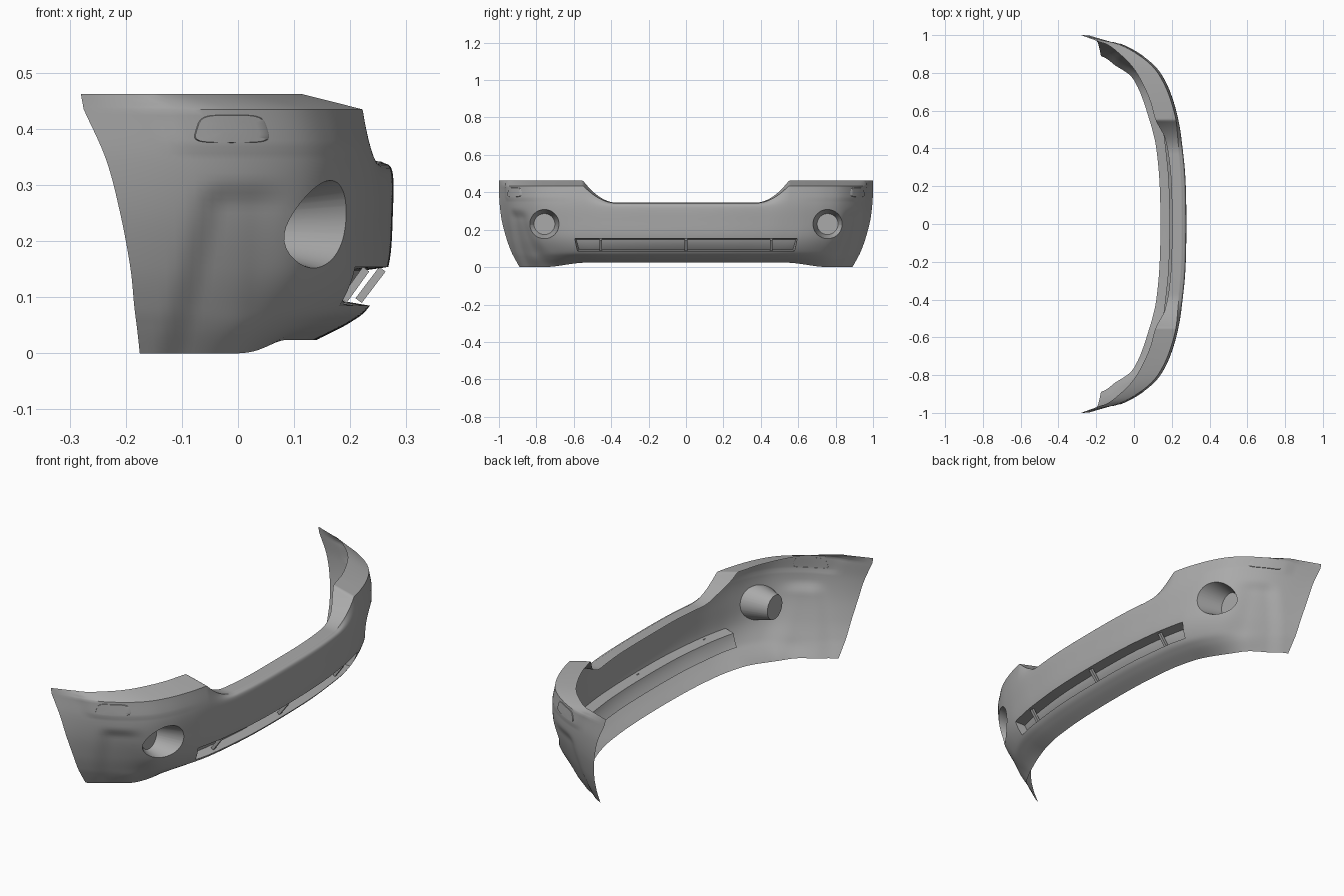
import bpy
import bmesh
from math import hypot, cos, sin, pi
from mathutils import Vector, Matrix
from mathutils.bvhtree import BVHTree

default_cube = bpy.data.objects.get("Cube")
if default_cube:
    bpy.data.objects.remove(default_cube)

paint = bpy.data.materials.new("primer grey")
paint.use_nodes = True
grey = (0.4, 0.4, 0.4, 1)
paint.diffuse_color = grey
paint.node_tree.nodes["Principled BSDF"].inputs["Base Color"].default_value = grey

# Depth of each lengthwise rail at stations from the centre to the wheel arch
STATIONS = [0, .25, .45, .55, .65, .75, .83, .9, .95, 1]
TOP_EDGE = [.2, .195, .165, .115, .085, .04, -.01, -.08, -.15, -.28]
SHOULDER = [.255, .25, .232, .222, .195, .153, .098, .01, -.09, -.275]
UPPER = [.275, .27, .25, .235, .209, .17, .117, .03, -.07, -.235]
MIDDLE = [.276, .27, .25, .233, .207, .168, .115, .03, -.07, -.21]
SLOT_TOP = [.268, .262, .242, .225, .2, .158, .103, .018, -.075, -.192]
SLOT_BASE = [.235, .23, .212, .198, .172, .13, .078, .005, -.08, -.185]
CHIN = [.2, .195, .178, .163, .138, .1, .058, 0, -.08, -.18]
HEM = [.14, .135, .118, .1, .075, .048, .02, -.02, -.085, -.175]

# Rail: depths, width scale, height at the centre, height at the corner
RAILS = [
    (TOP_EDGE, 1, .345, .462),
    (SHOULDER, 1, .342, .435),
    (UPPER, .997, .325, .345),
    (MIDDLE, .985, .25, .25),
    (SLOT_TOP, .96, .154, .154),
    (SLOT_BASE, .935, .085, .085),
    (CHIN, .915, .055, .045),
    (HEM, .89, .024, 0),
]
HALF, STEP = 150, 8
SLOT_END = .62


def smooth(value, low, high):
    t = min(1, max(0, (value - low) / (high - low)))
    return t * t * (3 - 2 * t)


def along(values, s):
    """Smooth interpolation of a rail between its stations."""
    last = len(STATIONS) - 1
    k = max(i for i in range(last) if STATIONS[i] <= s)

    def slope(i):
        a, b = max(i - 1, 0), min(i + 1, last)
        return (values[b] - values[a]) / (STATIONS[b] - STATIONS[a]) if i else 0

    h = STATIONS[k + 1] - STATIONS[k]
    t = (s - STATIONS[k]) / h
    ease = t * t * (3 - 2 * t)
    return (values[k] * (1 - ease) + values[k + 1] * ease
            + h * t * (1 - t) * ((1 - t) * slope(k) - t * slope(k + 1)))


def rail_point(rail, s):
    depths, scale, z_mid, z_corner = rail
    if rail is RAILS[-1] or rail is RAILS[-2]:
        blend = smooth(s, .6, .88)
    else:
        blend = min(1, max(0, (s - .37) / .18)) ** 2
    return Vector((along(depths, s), s * scale, z_mid + (z_corner - z_mid) * blend))


def section(s):
    """Points from the top edge to the hem at one station."""
    pts = [rail_point(r, s) for r in RAILS]
    result = []
    for k in range(len(pts) - 1):
        p, q = pts[k], pts[k + 1]
        # the top flange stays flat, the face below is rounded
        m0 = (q - pts[k - 1]) / 2 if k > 1 else q - p
        m1 = (pts[k + 2] - p) / 2 if 0 < k < len(pts) - 2 else q - p
        for n in range(STEP):
            t = n / STEP
            e = t * t * (3 - 2 * t)
            result.append(p.lerp(q, e) + m0 * t * (1 - t) ** 2 - m1 * t * t * (1 - t))
    result.append(pts[-1])
    for p in result:
        # sunken lower corner and raised lamp panel
        edge = -.12 + .25 * p.z
        sunk = smooth(p.x, edge - .03, edge + .03) * (1 - smooth(p.x, .02, .12))
        p.y -= .015 * sunk * (1 - smooth(p.z, .26, .315))
        border = -.1 - .6 * (p.z - .36)
        raised = smooth(p.x, border - .008, border + .008) * smooth(p.z, .355, .364)
        p.y += .004 * raised * smooth(s, .55, .7)
    return result


def finish(name, bm, angle=35):
    mesh = bpy.data.meshes.new(name)
    bm.to_mesh(mesh)
    bm.free()
    mesh.materials.append(paint)
    obj = bpy.data.objects.new(name, mesh)
    bpy.context.collection.objects.link(obj)
    bpy.ops.object.select_all(action='DESELECT')
    obj.select_set(True)
    bpy.context.view_layer.objects.active = obj
    bpy.ops.object.shade_smooth_by_angle(angle=angle * pi / 180)
    return obj


def sink(bm, faces):
    """Extrude a patch of faces and return the vertices of its new floor."""
    out = bmesh.ops.extrude_face_region(bm, geom=faces)["geom"]
    old = [f for f in faces if f.is_valid]
    if old:
        bmesh.ops.delete(bm, geom=old, context='FACES')
    return [g for g in out if isinstance(g, bmesh.types.BMVert)]


# Bumper skin
bm = bmesh.new()
grid = []
for i in range(-HALF, HALF + 1):
    side = -1 if i < 0 else 1
    grid.append([bm.verts.new((p.x, p.y * side, p.z)) for p in section(abs(i) / HALF)])
slot_faces = []
for i in range(2 * HALF):
    for j in range(len(grid[0]) - 1):
        a, b = grid[i], grid[i + 1]
        face = bm.faces.new((a[j], a[j + 1], b[j + 1], b[j]))
        s = abs(i + .5 - HALF) / HALF
        if s < SLOT_END and 4 * STEP <= j < 5 * STEP:
            slot_faces.append(face)
bm.normal_update()
skin = BVHTree.FromBMesh(bm)


def surface_x(y, z):
    return skin.ray_cast(Vector((1, y, z)), Vector((-1, 0, 0)))[0].x


# Lower air slot: a shallow closed pocket
for v in sink(bm, slot_faces):
    v.co.x -= .048
    v.co.y *= .985
    v.co.z = .122 + (v.co.z - .122) * .78

# Fog lamp cups: tapered wells with a flat round floor
LAMP_Y, LAMP_Z, RIM, FLOOR = .757, .23, .078, .056
for side in (-1, 1):
    cy = LAMP_Y * side

    def radius(p):
        return hypot(p.y - cy, p.z - LAMP_Z)

    patch = [f for f in bm.faces if f.calc_center_median().x > 0
             and radius(f.calc_center_median()) < RIM]
    inside = set(patch)
    ring = {v for f in patch for v in f.verts if any(g not in inside for g in v.link_faces)}
    for v in ring:
        k = RIM / radius(v.co)
        y, z = cy + (v.co.y - cy) * k, LAMP_Z + (v.co.z - LAMP_Z) * k
        v.co = (surface_x(y, z), y, z)
    for v in sink(bm, patch):
        r = radius(v.co)
        k = FLOOR / RIM * (1 if r > RIM * .999 else min(1, .93 * RIM / max(r, .001)))
        v.co = (.065, cy + (v.co.y - cy) * k, LAMP_Z + (v.co.z - LAMP_Z) * k)
bm.normal_update()
finish("bumper_skin", bm)

# Upright bars across the slot
for name, y in (("right", -.455), ("centre", 0), ("left", .455)):
    top = Vector((surface_x(y, .152) - .01, y, .15))
    base = Vector((surface_x(y, .088) - .022, y, .094))
    lean = (top - base).to_track_quat('Z', 'Y').to_matrix().to_4x4()
    size = Matrix.Diagonal((.014, .014, (top - base).length, 1))
    bm = bmesh.new()
    bmesh.ops.create_cube(bm, size=1, matrix=Matrix.Translation((top + base) / 2) @ lean @ size)
    finish(name + "_slot_bar", bm)

# Side marker plates laid over the corner panels
for name, side in (("right", -1), ("left", 1)):
    bm = bmesh.new()
    rings = []
    for scale in (.25, .5, .75, .96, 1):
        loop = []
        for n in range(40):
            c, d = cos(n * pi / 20), sin(n * pi / 20)
            c, d = [abs(w) ** .45 * (1 if w > 0 else -1) for w in (c, d)]
            x = -.015 + scale * (.064 * c - .008 * c * d + .004)
            z = .4 + scale * .025 * d
            hit = skin.ray_cast(Vector((x, 1.5 * side, z)), Vector((0, -side, 0)))[0]
            lift = .003 if scale < 1 else -.001
            loop.append(bm.verts.new(hit + Vector((0, lift * side, 0))))
        rings.append(loop)
    bm.faces.new(rings[0])
    for inner, outer in zip(rings, rings[1:]):
        for n in range(40):
            m = (n + 1) % 40
            bm.faces.new((inner[n], inner[m], outer[m], outer[n]))
    bmesh.ops.recalc_face_normals(bm, faces=bm.faces[:])
    if sum(f.normal.y for f in bm.faces) * side < 0:
        bmesh.ops.reverse_faces(bm, faces=bm.faces[:])
    finish(name + "_side_marker", bm)
